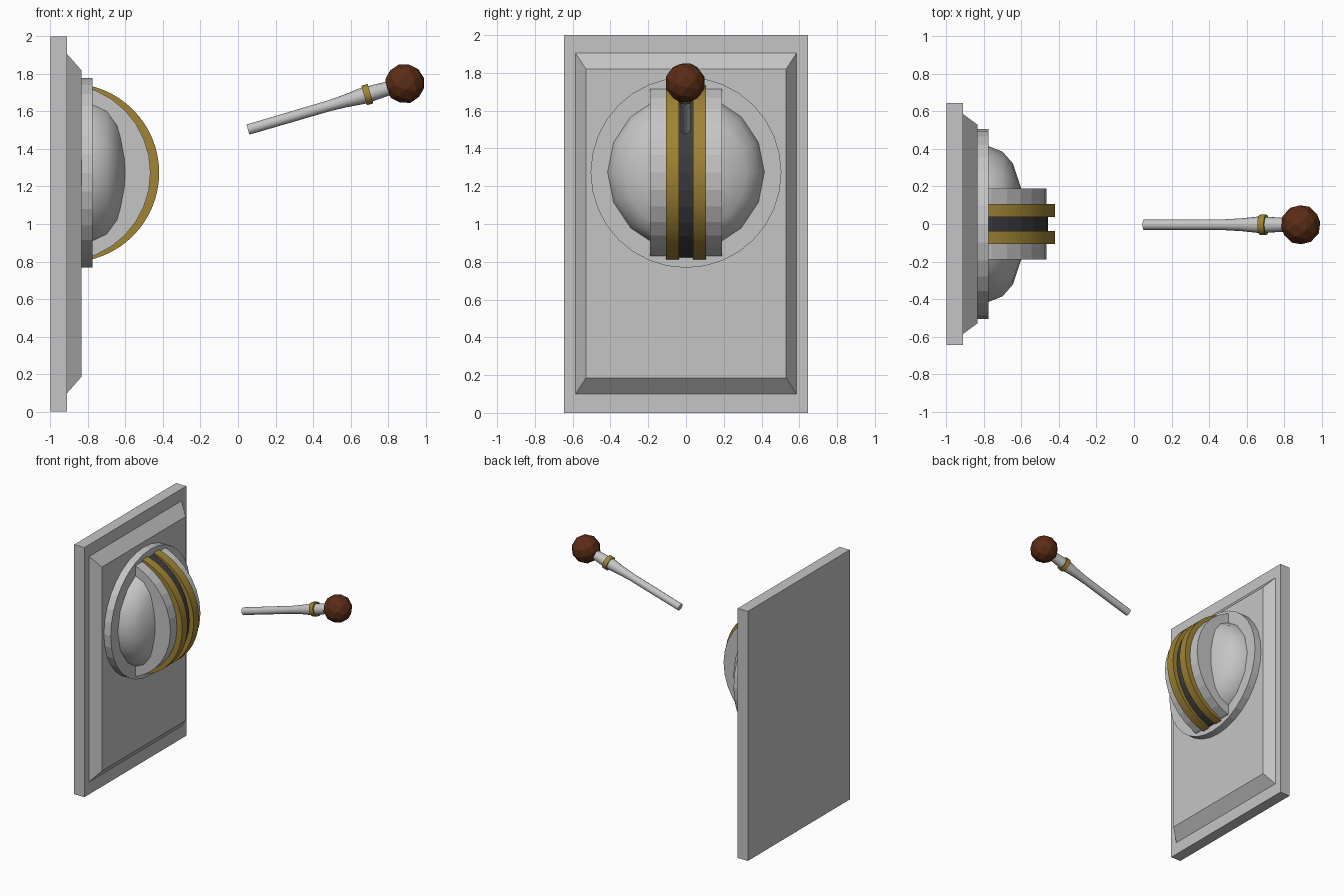
import bpy, bmesh, math
from mathutils import Vector, Matrix

if "Cube" in bpy.data.objects:
    bpy.data.objects.remove(bpy.data.objects["Cube"], do_unlink=True)


def material(name, rgb):
    m = bpy.data.materials.new(name)
    m.use_nodes = True
    m.diffuse_color = (*rgb, 1)
    m.node_tree.nodes["Principled BSDF"].inputs["Base Color"].default_value = (*rgb, 1)
    return m


STEEL = material("light steel", (0.56, 0.56, 0.56))
BRASS = material("brass", (0.35, 0.23, 0.035))
DARK = material("dark slot", (0.045, 0.045, 0.048))
BROWN = material("brown knob", (0.105, 0.026, 0.008))


def finish(name, bm, mat, smooth=None):
    bmesh.ops.recalc_face_normals(bm, faces=bm.faces)
    mesh = bpy.data.meshes.new(name)
    bm.to_mesh(mesh)
    bm.free()
    mesh.materials.append(mat)
    ob = bpy.data.objects.new(name, mesh)
    bpy.context.collection.objects.link(ob)
    if smooth:
        bpy.ops.object.select_all(action='DESELECT')
        ob.select_set(True)
        bpy.context.view_layer.objects.active = ob
        bpy.ops.object.shade_smooth_by_angle(angle=math.radians(smooth))
    return ob


def slab(name, x0, x1, base, top, mat):
    """Block facing +x; base and top are (half width, low z, high z)."""
    bm = bmesh.new()
    rings = []
    for x, (w, lo, hi) in ((x0, base), (x1, top)):
        rings.append([bm.verts.new((x, y, z))
                      for y, z in ((-w, lo), (w, lo), (w, hi), (-w, hi))])
    a, b = rings
    bm.faces.new(a)
    bm.faces.new(b)
    for i in range(4):
        j = (i + 1) % 4
        bm.faces.new((a[i], a[j], b[j], b[i]))
    return finish(name, bm, mat)


def lathe(name, profile, origin, axis, segs, mat, smooth=None, cut_x=None):
    """Capped solid turned from (distance along axis, radius) pairs."""
    bm = bmesh.new()
    rings = []
    for t, r in profile:
        rings.append([bm.verts.new((r * math.cos(a), r * math.sin(a), t))
                      for a in (math.tau * i / segs for i in range(segs))])
    bm.faces.new(rings[0])
    bm.faces.new(rings[-1])
    for a, b in zip(rings, rings[1:]):
        for i in range(segs):
            j = (i + 1) % segs
            bm.faces.new((a[i], a[j], b[j], b[i]))
    turn = Vector(axis).to_track_quat('Z', 'Y').to_matrix().to_4x4()
    bm.transform(Matrix.Translation(origin) @ turn)
    if cut_x is not None:
        geom = bm.verts[:] + bm.edges[:] + bm.faces[:]
        bmesh.ops.bisect_plane(bm, geom=geom, plane_co=(cut_x, 0, 0),
                               plane_no=(1, 0, 0), clear_inner=True)
        bmesh.ops.holes_fill(bm, edges=[e for e in bm.edges if e.is_boundary])
    return finish(name, bm, mat, smooth)


# Wall plate with raised bevelled panel
slab("back_plate", -1, -0.91, (0.645, 0, 2), (0.645, 0, 2), STEEL)
slab("raised_panel", -0.91, -0.835, (0.585, 0.1, 1.905), (0.53, 0.185, 1.82), STEEL)

# Round mount and flattened dome
MID = 1.273
X, Y = (1, 0, 0), (0, 1, 0)
lathe("mount_disc", [(0, 0.505), (0.06, 0.505)], (-0.835, 0, MID), X, 32, STEEL)
dome = [(-0.82, 0.42), (-0.775, 0.415), (-0.7, 0.385), (-0.645, 0.322),
        (-0.603, 0.197), (-0.59, 0.08)]
lathe("dome", dome, (0, 0, MID), X, 16, STEEL, smooth=60)

# Half drum with a dark slot between two brass rings
CUT = -0.8
lathe("drum", [(-0.19, 0.474), (0.19, 0.474)], (-0.94, 0, MID), Y, 32, STEEL, cut_x=CUT)
lathe("slot", [(-0.04, 0.48), (0.04, 0.48)], (-0.937, 0, MID), Y, 32, DARK, cut_x=CUT)
for side, label in ((-1, "right"), (1, "left")):
    lathe("brass_ring_" + label, [(-0.034, 0.476), (0.034, 0.476)],
          (-0.896, side * 0.072, MID), Y, 64, BRASS, smooth=40, cut_x=CUT)

# Detached lever: tapered rod, brass collar and faceted knob
start, knob = Vector((0.053, -0.004, 1.503)), Vector((0.888, -0.004, 1.748))
aim = knob - start
rod = [(0, 0.028), (0.45, 0.029), (0.54, 0.034), (0.64, 0.044),
       (0.69, 0.042), (0.8, 0.036)]
lathe("lever_rod", rod, start, aim, 16, STEEL, smooth=40)
lathe("lever_collar", [(0.645, 0.054), (0.68, 0.054)], start, aim, 16, BRASS, smooth=40)

bm = bmesh.new()
bmesh.ops.create_icosphere(bm, subdivisions=2, radius=0.107)
bm.transform(Matrix.Translation(knob) @ aim.to_track_quat('Z', 'Y').to_matrix().to_4x4())
finish("lever_knob", bm, BROWN)
